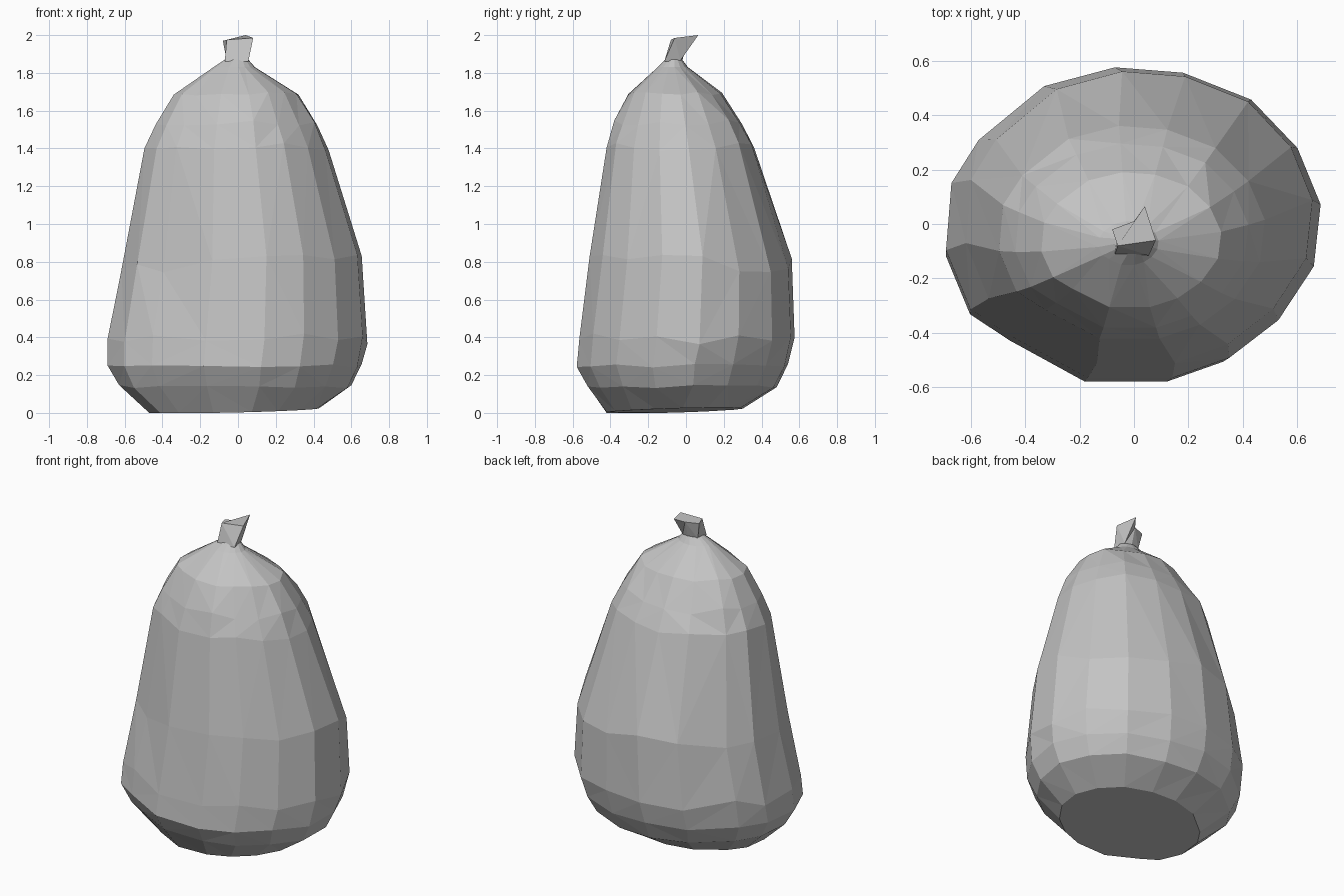
import bpy, bmesh, random
from mathutils import Vector

random.seed(4)
cube = bpy.data.objects.get("Cube")
if cube:
    bpy.data.objects.remove(cube, do_unlink=True)

grey = bpy.data.materials.new("plain grey")
grey.use_nodes = True
GREY = (0.55, 0.55, 0.55, 1)
grey.diffuse_color = GREY
grey.node_tree.nodes["Principled BSDF"].inputs["Base Color"].default_value = GREY

# Irregular faceted cross-section, stretched to fit each ring's extents
OUTLINE = [(.685, .07), (.6, .28), (.43, .46), (.18, .56), (-.07, .58),
           (-.33, .51), (-.57, .31), (-.67, .15), (-.69, -.1), (-.6, -.32),
           (-.45, -.42), (-.17, -.575), (.14, -.575), (.35, -.5), (.53, -.36), (.66, -.16)]


def fit(points, x0, x1, y0, y1):
    xs, ys = [p[0] for p in points], [p[1] for p in points]
    return [(x0 + (x - min(xs)) / (max(xs) - min(xs)) * (x1 - x0),
             y0 + (y - min(ys)) / (max(ys) - min(ys)) * (y1 - y0)) for x, y in points]


def loft(name, rings):
    """Join rings of equal point count into a closed, flat-shaded solid."""
    bm = bmesh.new()
    loops = [[bm.verts.new(p) for p in ring] for ring in rings]
    for low, high in zip(loops, loops[1:]):
        for i in range(len(low)):
            j = (i + 1) % len(low)
            bm.faces.new((low[i], low[j], high[j], high[i]))
    bm.faces.new(loops[0][::-1])
    bm.faces.new(loops[-1])
    bmesh.ops.triangulate(bm, faces=[f for f in bm.faces if len(f.verts) == 4],
                          quad_method='SHORT_EDGE')
    bmesh.ops.recalc_face_normals(bm, faces=bm.faces)
    mesh = bpy.data.meshes.new(name)
    bm.to_mesh(mesh)
    bm.free()
    mesh.materials.append(grey)
    obj = bpy.data.objects.new(name, mesh)
    bpy.context.collection.objects.link(obj)
    return obj


# Body rings: height, left/right extents, front/back extents, height wobble
BODY = [(.0, -.47, .43, -.42, .30, 0),
        (.14, -.63, .60, -.52, .48, .01),
        (.25, -.69, .655, -.578, .54, .01),
        (.40, -.69, .685, -.565, .575, .04),
        (.79, -.617, .655, -.51, .56, .05),
        (1.41, -.495, .48, -.42, .36, .02),
        (1.54, -.435, .42, -.38, .295, .02),
        (1.69, -.34, .32, -.305, .19, .01),
        (1.83, -.13, .09, -.15, .01, 0),
        (1.87, -.07, .055, -.11, -.02, 0)]
rings = []
for z, x0, x1, y0, y1, wobble in BODY:
    ring = []
    for x, y in fit(OUTLINE, x0, x1, y0, y1):
        # The base slopes gently up toward the back and right
        tilt = max(0, .015 + .025 * x + .03 * y) if z == 0 else 0
        ring.append(Vector((x, y, z + tilt + random.uniform(-wobble, wobble))))
    rings.append(ring)
loft("sack_body", rings)

# Flared stem with one raised corner leaning back
stem_base = [(.055, -.115, 1.86), (.045, -.03, 1.865), (0, -.02, 1.865),
             (-.06, -.035, 1.865), (-.07, -.11, 1.86)]
stem_top = [(.08, -.06, 1.985), (.04, .065, 2.0), (0, .01, 1.97),
            (-.08, -.02, 1.97), (-.06, -.08, 1.975)]
loft("stem", [stem_base, stem_top])
